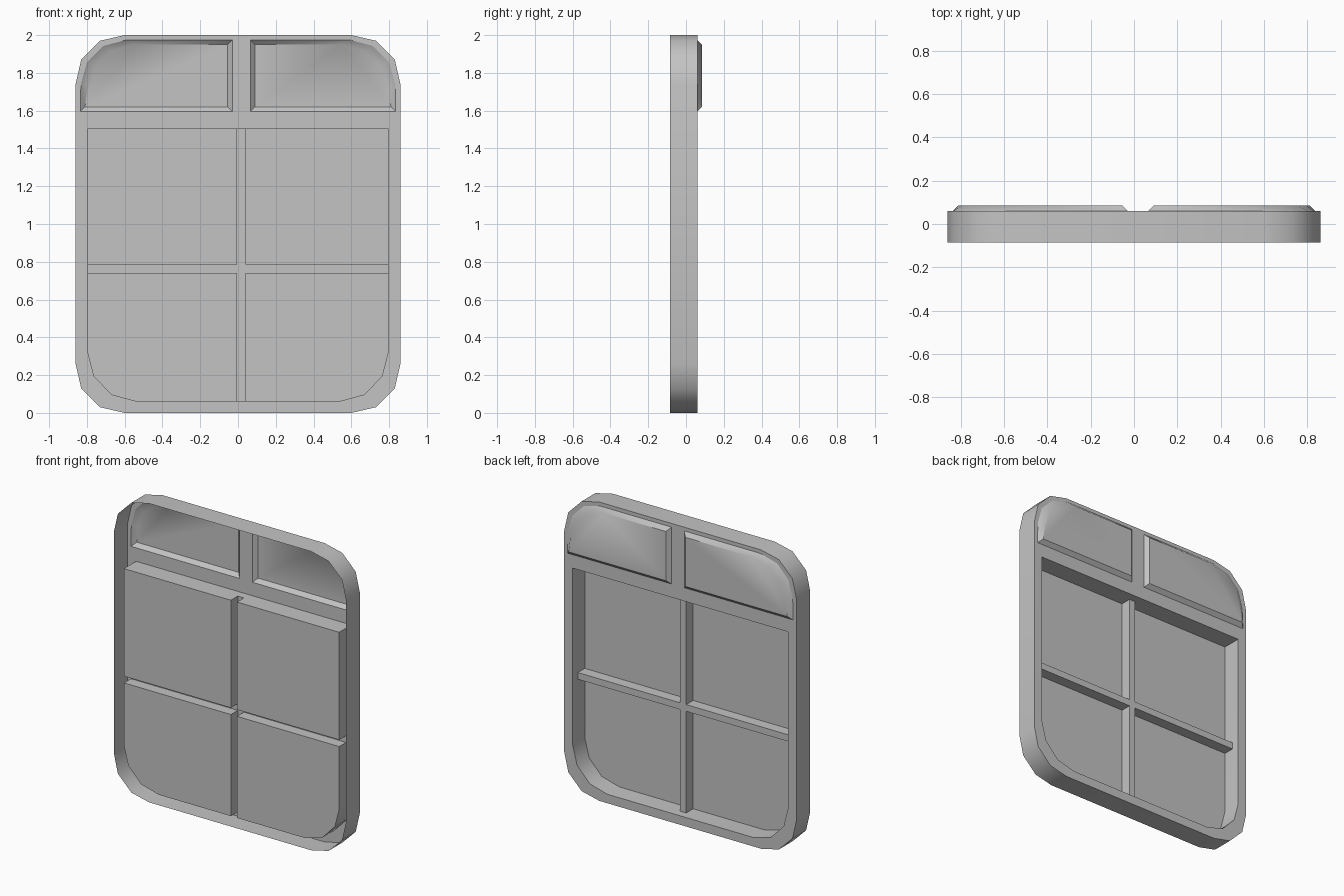
import bpy, bmesh, math

cube = bpy.data.objects.get("Cube")
if cube:
    bpy.data.objects.remove(cube, do_unlink=True)

grey = bpy.data.materials.new("plain grey")
grey.use_nodes = True
grey.diffuse_color = (0.55, 0.55, 0.55, 1)
grey.node_tree.nodes["Principled BSDF"].inputs["Base Color"].default_value = grey.diffuse_color

# Depths of the open-fronted shell, front to back
FRONT, GLASS, BAR, BACK, RAISED = -0.085, -0.068, 0.005, 0.06, 0.085


def finish(name, bm):
    mesh = bpy.data.meshes.new(name)
    bm.to_mesh(mesh)
    bm.free()
    obj = bpy.data.objects.new(name, mesh)
    bpy.context.collection.objects.link(obj)
    mesh.materials.append(grey)
    bpy.ops.object.select_all(action="DESELECT")
    obj.select_set(True)
    bpy.context.view_layer.objects.active = obj
    bpy.ops.object.shade_smooth_by_angle(angle=math.radians(36))


def ring(bm, outline, y):
    return [bm.verts.new((x, y, z)) for x, z in outline]


def loft(name, sections, cap=True):
    """Skin the sections (outline, depth) in order and cap the last one."""
    bm = bmesh.new()
    rings = [ring(bm, outline, y) for outline, y in sections]
    for a, b in zip(rings, rings[1:]):
        for i in range(len(a)):
            j = (i + 1) % len(a)
            bm.faces.new((a[i], b[i], b[j], a[j]))
    if cap:
        bm.faces.new(rings[-1][::-1])
    finish(name, bm)


def flat(name, loops, y):
    """Fill the first loop, leaving the others as holes."""
    bm = bmesh.new()
    edges = []
    for outline in loops:
        r = ring(bm, outline, y)
        edges += [bm.edges.new((r[i - 1], r[i])) for i in range(len(r))]
    bmesh.ops.triangle_fill(bm, edges=edges, use_beauty=True, normal=(0, 1, 0))
    for f in bm.faces:
        f.normal_update()
        if f.normal.y < 0:
            f.normal_flip()
    finish(name, bm)


def mirror(points):
    return [(-x, z) for x, z in reversed(points)]


# Outer body wall
top_corner = [(0.86, 1.74), (0.83, 1.87), (0.73, 1.97), (0.6, 2)]
bottom_corner = [(x, 2 - z) for x, z in reversed(top_corner)]
right_half = bottom_corner + top_corner
body = right_half + mirror(right_half)
loft("outer_wall", [(body, FRONT), (body, BACK)], cap=False)

# Window opening with rounded lower corners
TOP, LOW, SIDE = 1.505, 0.06, 0.797
BAR_L, BAR_R, RAIL_LOW, RAIL_TOP = -0.005, 0.04, 0.74, 0.785
sill_corner = [(0.54, LOW), (0.67, 0.095), (0.765, 0.195), (SIDE, 0.32)]
opening = sill_corner + [(SIDE, TOP), (-SIDE, TOP)] + mirror(sill_corner)
loft("window_reveal", [(opening, BACK), (opening, BAR)], cap=False)

# Four recessed panes
panes = {
    "lower_left_pane": [(BAR_R, LOW)] + sill_corner + [(SIDE, RAIL_LOW), (BAR_R, RAIL_LOW)],
    "lower_right_pane": [(-SIDE, RAIL_LOW)] + mirror(sill_corner) + [(BAR_L, LOW), (BAR_L, RAIL_LOW)],
    "upper_left_pane": [(BAR_R, RAIL_TOP), (SIDE, RAIL_TOP), (SIDE, TOP), (BAR_R, TOP)],
    "upper_right_pane": [(-SIDE, RAIL_TOP), (BAR_L, RAIL_TOP), (BAR_L, TOP), (-SIDE, TOP)],
}
for name, outline in panes.items():
    loft(name, [(outline, BAR), (outline, GLASS)])

# Cross-shaped glazing bars between the panes
flat("glazing_bars", [[
    (BAR_L, LOW), (BAR_R, LOW), (BAR_R, RAIL_LOW), (SIDE, RAIL_LOW),
    (SIDE, RAIL_TOP), (BAR_R, RAIL_TOP), (BAR_R, TOP), (BAR_L, TOP),
    (BAR_L, RAIL_TOP), (-SIDE, RAIL_TOP), (-SIDE, RAIL_LOW), (BAR_L, RAIL_LOW)]], BAR)

# Raised panels with bevelled edges above the window
base_curve = [(0.835, 1.595), (0.832, 1.74), (0.8, 1.855), (0.715, 1.942), (0.59, 1.975)]
face_curve = [(0.81, 1.62), (0.795, 1.735), (0.755, 1.84), (0.67, 1.915), (0.55, 1.949)]


def panel(curve, inner):
    return [(inner, curve[0][1])] + curve + [(inner, curve[-1][1])]


left_base, left_face = panel(base_curve, 0.065), panel(face_curve, 0.09)
right_base, right_face = mirror(panel(base_curve, 0.03)), mirror(panel(face_curve, 0.055))
loft("left_upper_panel", [(left_base, BACK), (left_face, RAISED)])
loft("right_upper_panel", [(right_base, BACK), (right_face, RAISED)])

# Back plate with holes for the window and panels
flat("back_plate", [body, opening, left_base, right_base], BACK)
